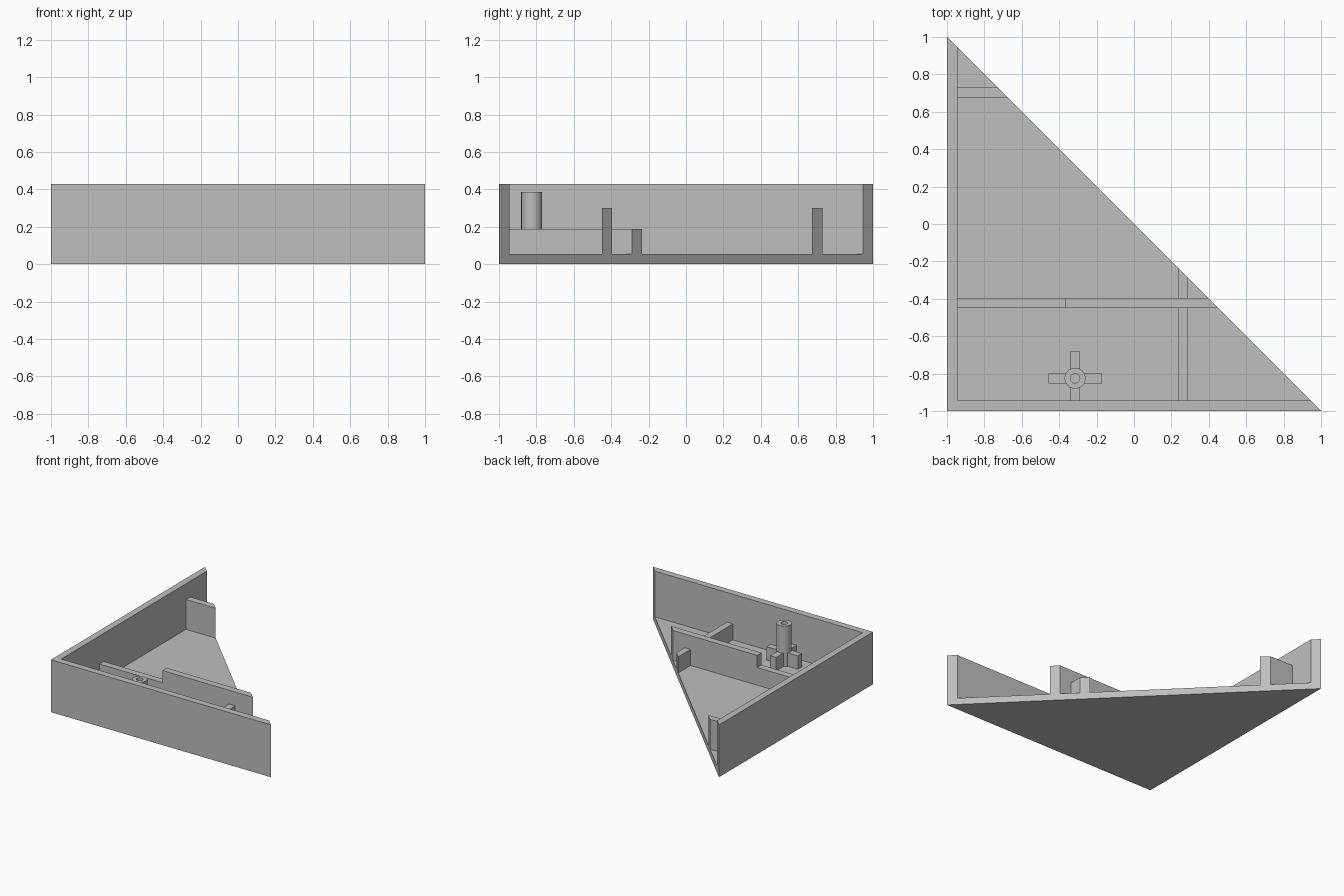
import bpy, bmesh, math

cube = bpy.data.objects.get("Cube")
if cube:
    bpy.data.objects.remove(cube, do_unlink=True)

# One plain grey material
GREY = (0.52, 0.52, 0.52, 1)
mat = bpy.data.materials.new("plain_grey")
mat.use_nodes = True
mat.diffuse_color = GREY
mat.node_tree.nodes["Principled BSDF"].inputs["Base Color"].default_value = GREY

WALL = 0.055
IN = 1 - WALL  # inner face of the walls


def finish(name, bm):
    bmesh.ops.recalc_face_normals(bm, faces=bm.faces)
    mesh = bpy.data.meshes.new(name)
    bm.to_mesh(mesh)
    bm.free()
    mesh.materials.append(mat)
    obj = bpy.data.objects.new(name, mesh)
    bpy.context.collection.objects.link(obj)
    return obj


def prism(name, outline, z0, z1):
    """Extrude a plan outline from z0 up to z1."""
    bm = bmesh.new()
    face = bm.faces.new([bm.verts.new((x, y, z0)) for x, y in outline])
    new = bmesh.ops.extrude_face_region(bm, geom=[face])["geom"]
    verts = [v for v in new if isinstance(v, bmesh.types.BMVert)]
    bmesh.ops.translate(bm, verts=verts, vec=(0, 0, z1 - z0))
    return finish(name, bm)


def box(name, x0, x1, y0, y1, top):
    return prism(name, [(x0, y0), (x1, y0), (x1, y1), (x0, y1)], WALL, top)


# Triangular floor and L-shaped outer wall, cut off along the diagonal
prism("floor", [(-1, -1), (1, -1), (-1, 1)], 0, WALL)
prism("outer_wall", [(-1, -1), (1, -1), (IN, -IN), (-IN, -IN), (-IN, IN), (-1, 1)],
      WALL, 0.43)


# Ribs ending flush on the diagonal
def cross_rib(name, x0, y0, y1, top):
    prism(name, [(x0, y0), (-y0, y0), (-y1, y1), (x0, y1)], WALL, top)


cross_rib("back_rib", -IN, 0.675, 0.73, 0.3)
cross_rib("middle_rib_high", -0.37, -0.45, -0.395, 0.3)
box("middle_rib_low", -IN, -0.37, -0.45, -0.395, 0.2)
prism("side_rib", [(0.235, -IN), (0.29, -IN), (0.29, -0.29), (0.235, -0.235)],
      WALL, 0.187)

# Hollow screw post, turned from a rectangular section
CX, CY, R, BORE = -0.315, -0.825, 0.056, 0.025
bm = bmesh.new()
section = [(BORE, WALL), (R, WALL), (R, 0.387), (BORE, 0.387)]
verts = [bm.verts.new((CX + r, CY, z)) for r, z in section]
edges = [bm.edges.new((verts[i], verts[(i + 1) % 4])) for i in range(4)]
bmesh.ops.spin(bm, geom=verts + edges, cent=(CX, CY, 0), axis=(0, 0, 1),
               angle=math.tau, steps=40, use_merge=True)
bmesh.ops.remove_doubles(bm, verts=bm.verts, dist=0.0001)
post = finish("screw_post", bm)
bpy.context.view_layer.objects.active = post
post.select_set(True)
bpy.ops.object.shade_smooth_by_angle(angle=math.radians(30))

# Four gussets around the post
H, REACH, START, TOP = 0.027, 0.143, 0.045, 0.165
box("gusset_left", CX + START, CX + REACH, CY - H, CY + H, TOP)
box("gusset_right", CX - REACH, CX - START, CY - H, CY + H, TOP)
box("gusset_back", CX - H, CX + H, CY + START, CY + REACH, TOP)
box("gusset_front", CX - H, CX + H, -IN, CY - START, TOP)
